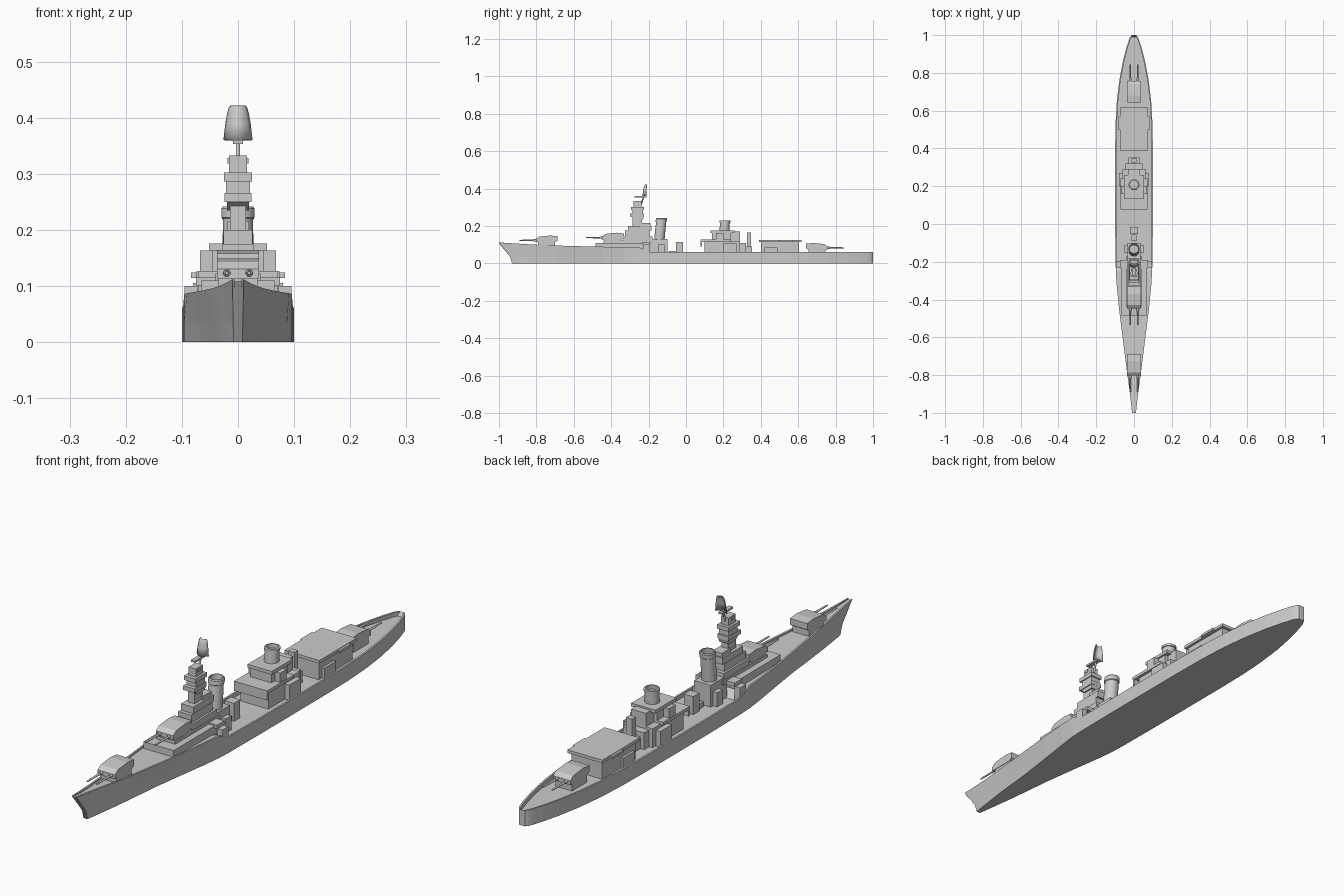
import bpy, bmesh, math
from mathutils import Matrix, Vector

if "Cube" in bpy.data.objects:
    bpy.data.objects.remove(bpy.data.objects["Cube"])


def finish(name, bm, smooth=False):
    bmesh.ops.recalc_face_normals(bm, faces=bm.faces)
    me = bpy.data.meshes.new(name)
    bm.to_mesh(me)
    bm.free()
    ob = bpy.data.objects.new(name, me)
    bpy.context.collection.objects.link(ob)
    if smooth:
        bpy.context.view_layer.objects.active = ob
        ob.select_set(True)
        bpy.ops.object.shade_smooth_by_angle(angle=math.radians(35))
        ob.select_set(False)
    return ob


def box(name, x, y0, y1, z0, z1, cx=0.0):
    """Box of half width x around cx."""
    bm = bmesh.new()
    m = Matrix.Translation((cx, (y0 + y1) / 2, (z0 + z1) / 2)) @ Matrix.Diagonal((2 * x, y1 - y0, z1 - z0, 1))
    bmesh.ops.create_cube(bm, size=1, matrix=m)
    return finish(name, bm)


def pair(name, x, y0, y1, z0, z1, cx):
    for side, s in (("right", 1), ("left", -1)):
        box(f"{name}_{side}", x, y0, y1, z0, z1, s * cx)


def rod(name, a, b, r0, r1=None, seg=12):
    a, b = Vector(a), Vector(b)
    d = b - a
    bm = bmesh.new()
    m = Matrix.Translation((a + b) / 2) @ d.to_track_quat('Z', 'Y').to_matrix().to_4x4()
    bmesh.ops.create_cone(bm, cap_ends=True, segments=seg, radius1=r0,
                          radius2=r0 if r1 is None else r1, depth=d.length, matrix=m)
    return finish(name, bm, True)


def prism(name, pts, x):
    """Side profile in (y, z) extruded to half width x."""
    bm = bmesh.new()
    f = bm.faces.new([bm.verts.new((-x, y, z)) for y, z in pts])
    ex = bmesh.ops.extrude_face_region(bm, geom=[f])
    bmesh.ops.translate(bm, verts=[v for v in ex["geom"] if isinstance(v, bmesh.types.BMVert)], vec=(2 * x, 0, 0))
    return finish(name, bm)


# Hull: (y, half width, rim height, deck height)
stations = [(-1, .010, .112, .108), (-.94, .017, .108, .102), (-.88, .024, .104, .098),
            (-.79, .036, .099, .093), (-.69, .049, .095, .089), (-.58, .063, .092, .086),
            (-.45, .079, .089, .083), (-.33, .091, .087, .081), (-.25, .096, .086, .08),
            (-.22, .097, .071, .07), (-.195, .098, .062, .046), (0, .1, .061, .045), (.4, .1, .061, .045),
            (.53, .098, .061, .045), (.65, .091, .061, .045), (.76, .078, .061, .045),
            (.86, .059, .061, .045), (.93, .041, .061, .045), (.975, .027, .061, .045),
            (.99, .02, .061, .045), (1, .012, .061, .061)]
bm = bmesh.new()
rings = []
for y, w, zt, zd in stations:
    f = max(0, (-.7 - y) / .3) ** 2
    k = 1 - .2 * min(1, max(0, (-.25 - y) / .3))
    wi = w - min(.007, w * .4)
    yb, ym = y + .07 * f, y + .06 * f
    half = [(w * k, yb, 0), (w * (k + .3 * (1 - k)), ym, .035), (w, y, zt), (wi, y, zt), (wi, y, zd)]
    pts = half + [(-p[0], p[1], p[2]) for p in reversed(half)]
    rings.append([bm.verts.new(p) for p in pts])
for a, b in zip(rings, rings[1:]):
    for i in range(10):
        j = (i + 1) % 10
        bm.faces.new((a[i], a[j], b[j], b[i]))
bm.faces.new(rings[0])
bm.faces.new(rings[-1])
bmesh.ops.remove_doubles(bm, verts=bm.verts, dist=1e-5)
finish("hull", bm)


# Gun turrets: s is the firing direction, c the turret centre
def turret(name, c, z, s, base):
    prof = [(.058, 0), (.058, .017), (.04, .03), (-.02, .036), (-.058, .032), (-.058, .008), (-.045, 0)]
    prism(name + "_house", [(c + s * y, z + h) for y, h in prof], .037)
    box(name + "_base", .035, c - .045, c + .045, base, z)
    for x in (-.02, .02):
        rod(name + "_gun_sleeve", (x, c + s * .05, z + .01), (x, c + s * .07, z + .01), .007, .006)
        rod(name + "_gun_barrel", (x, c + s * .06, z + .01), (x, c + s * .145, z + .01), .0045, .003)


turret("bow_turret", -.745, .113, -1, .08)
turret("upper_turret", -.39, .128, -1, .1)
turret("stern_turret", .70, .073, 1, .04)

# Forward deckhouse and bridge
box("forward_deckhouse", .065, -.485, -.22, .075, .11)
box("forward_deckhouse_upper", .04, -.44, -.17, .105, .122)
pair("forward_wing", .012, -.23, -.195, .045, .1, .083)
box("forward_wing_walk", .075, -.235, -.19, .1, .115)
box("bridge_base", .036, -.335, -.18, .12, .145)
box("bridge_middle", .028, -.325, -.195, .145, .175)
box("bridge_roof", .026, -.31, -.185, .175, .2)
box("tower_shaft", .014, -.285, -.235, .195, .25)
box("tower_rear_step", .02, -.245, -.19, .195, .215)
prism("tower_flare", [(-.275, .235), (-.23, .235), (-.225, .252), (-.297, .252)], .02)
box("tower_platform", .024, -.3, -.225, .25, .266)
box("tower_cabin", .021, -.285, -.23, .266, .288)
box("tower_cabin_roof", .025, -.295, -.225, .286, .302)
box("tower_top", .016, -.28, -.237, .302, .333)
pair("tower_lamp", .005, -.27, -.255, .318, .328, .014)
rod("mast", (0, -.24, .315), (0, -.225, .362), .004)
box("mast_arm", .009, -.275, -.21, .353, .36)

# Curved radar dish, narrower at the top
bm = bmesh.new()
rows = []
for h in range(5):
    t = h / 4
    w = .026 - .013 * t
    z = .36 + .062 * math.sin(t * math.pi / 2) ** .8 if t else .36
    rows.append([bm.verts.new((w * u / 4, -.215 - .018 * (1 - (u / 4) ** 2) * (1 - .5 * t) + .006 * t, z))
                 for u in range(-4, 5)])
for a, b in zip(rows, rows[1:]):
    for i in range(8):
        bm.faces.new((a[i], a[i + 1], b[i + 1], b[i]))
dish = finish("radar_dish", bm, True)
dish.modifiers.new("thickness", 'SOLIDIFY').thickness = .004


# Funnels: open topped, slightly raked, with a rim
def funnel(name, y, z0, z1, r, rake):
    prof = [(r, 0), (r * .96, .82), (r * 1.06, .84), (r * 1.06, .97), (r * .95, 1), (r * .82, 1), (r * .82, .75), (0, .75)]
    bm = bmesh.new()
    n, prev = 24, None
    for rad, t in prof:
        ring = [bm.verts.new((rad * math.cos(i * math.tau / n), y + rake * t + rad * math.sin(i * math.tau / n),
                              z0 + (z1 - z0) * t)) for i in range(n)]
        if prev:
            for i in range(n):
                bm.faces.new((prev[i], prev[(i + 1) % n], ring[(i + 1) % n], ring[i]))
        prev = ring
    bmesh.ops.remove_doubles(bm, verts=bm.verts, dist=1e-6)
    finish(name, bm, True)


box("forward_funnel_base", .035, -.2, -.1, .04, .13)
pair("forward_funnel_vent", .009, -.15, -.115, .04, .1, .043)
funnel("forward_funnel", -.143, .12, .242, .028, .012)

# Midships locker
box("midship_locker", .02, -.053, -.015, .04, .115)
box("midship_locker_foot", .012, -.09, -.055, .04, .065)

# Aft superstructure
box("aft_house", .06, .1, .29, .04, .118)
box("aft_house_roof", .071, .077, .24, .115, .127)
box("aft_house_screen", .07, .077, .085, .09, .127)
pair("aft_side_block", .012, .2, .27, .04, .105, .068)
box("aft_upper_house", .045, .14, .24, .125, .165)
box("aft_upper_roof", .052, .132, .26, .163, .176)
pair("aft_upper_wing", .012, .16, .2, .125, .163, .056)
box("aft_rear_house", .032, .23, .29, .115, .17)
box("aft_rear_step", .045, .28, .32, .04, .11)
box("aft_mast_box", .013, .325, .348, .04, .165)
box("aft_mast_foot", .03, .31, .352, .04, .09)
funnel("aft_funnel", .205, .165, .23, .027, .004)

# Hangar with overhanging roof
box("hangar", .065, .4, .605, .04, .116)
box("hangar_roof", .075, .39, .617, .114, .126)
pair("hangar_roof_sponson", .006, .5, .57, .114, .124, .078)
pair("hangar_side_locker", .006, .42, .49, .04, .085, .069)
